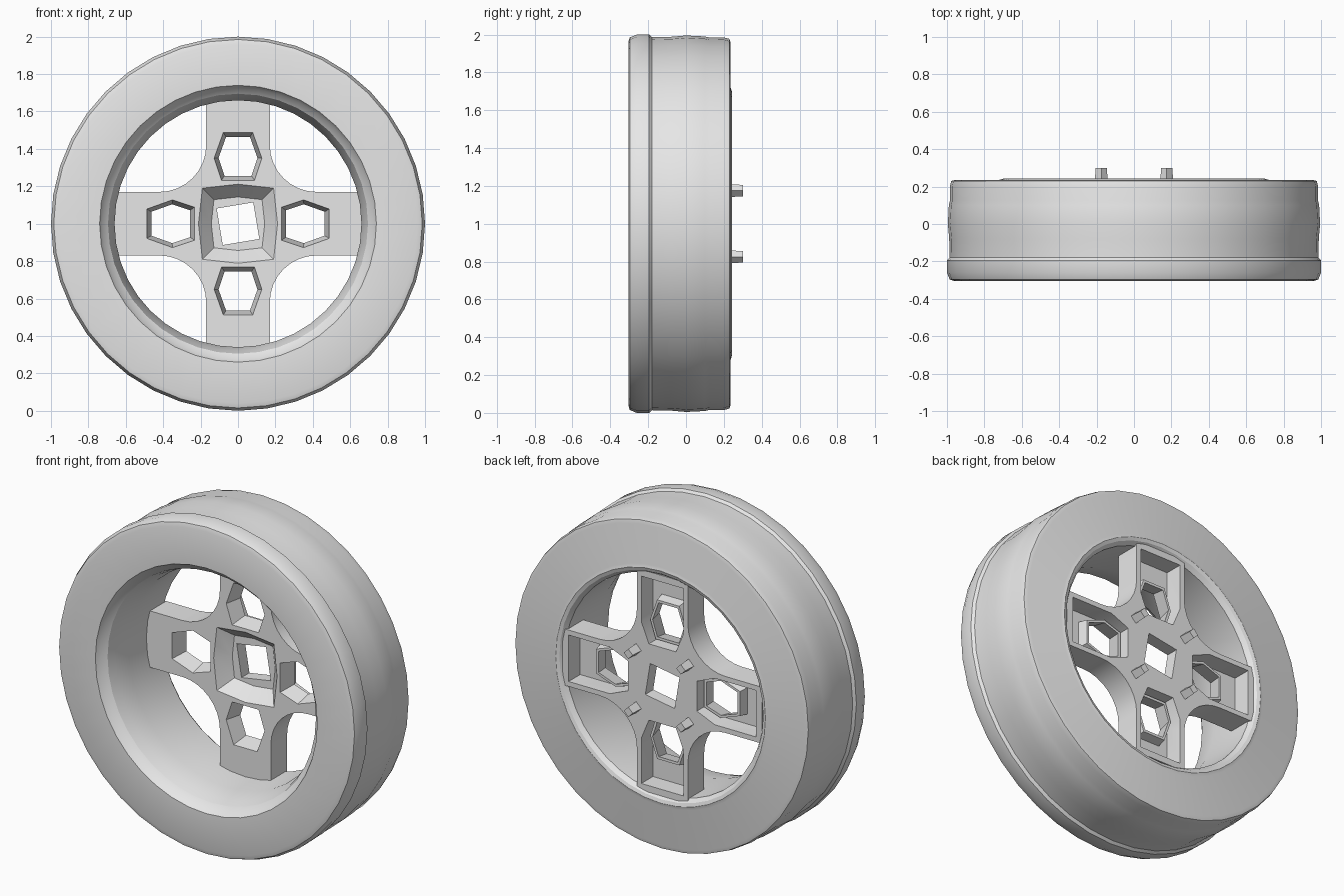
import bpy, bmesh, math
from mathutils import Matrix, Vector

old = bpy.data.objects.get("Cube")
if old:
    bpy.data.objects.remove(old, do_unlink=True)

grey = bpy.data.materials.new("plain_grey")
grey.use_nodes = True
grey.diffuse_color = (0.8, 0.8, 0.8, 1)
grey.node_tree.nodes["Principled BSDF"].inputs["Base Color"].default_value = (0.8, 0.8, 0.8, 1)

CENTRE = Vector((0, 0, 1))


def finish(name, bm):
    bmesh.ops.recalc_face_normals(bm, faces=bm.faces)
    mesh = bpy.data.meshes.new(name)
    bm.to_mesh(mesh)
    bm.free()
    mesh.materials.append(grey)
    obj = bpy.data.objects.new(name, mesh)
    bpy.context.collection.objects.link(obj)
    return obj


def activate(obj):
    bpy.ops.object.select_all(action="DESELECT")
    obj.select_set(True)
    bpy.context.view_layer.objects.active = obj


def smooth(obj):
    activate(obj)
    bpy.ops.object.shade_smooth_by_angle(angle=math.radians(30))


def loft(bm, front, back, y0, y1, turn=0.0):
    """Solid between two equal-length xz outlines, turned about the axle."""
    rot = Matrix.Rotation(turn, 3, "Y")
    a = [bm.verts.new(rot @ Vector((x, y0, z)) + CENTRE) for x, z in front]
    b = [bm.verts.new(rot @ Vector((x, y1, z)) + CENTRE) for x, z in back]
    bm.faces.new(a)
    bm.faces.new(b[::-1])
    for i in range(len(a)):
        j = (i + 1) % len(a)
        bm.faces.new((a[i], b[i], b[j], a[j]))


def four_lofts(front, back, y0, y1):
    bm = bmesh.new()
    for k in range(4):
        loft(bm, front, back, y0, y1, k * math.pi / 2)
    return bm


def one_loft(front, back, y0, y1):
    bm = bmesh.new()
    loft(bm, front, back, y0, y1)
    return bm


def ngon(n, r, cx=0.0, cz=0.0, start=0.0):
    return [(cx + r * math.cos(start + math.tau * i / n),
             cz + r * math.sin(start + math.tau * i / n)) for i in range(n)]


def scaled(points, f, cx=0.36):
    return [(cx + (x - cx) * f, z * f) for x, z in points]


def cut(target, bm):
    cutter = finish("cutter", bm)
    cutter.hide_render = True
    mod = target.modifiers.new("cut", "BOOLEAN")
    mod.operation = "DIFFERENCE"
    mod.solver = "EXACT"
    mod.object = cutter
    activate(target)
    bpy.ops.object.modifier_apply(modifier=mod.name)
    bpy.data.objects.remove(cutter, do_unlink=True)


# Tyre and barrel: one closed (radius, y) profile turned about the axle
profile = [(0.96, -0.305), (0.985, -0.297), (1.0, -0.26), (1.0, -0.195),
           (0.986, -0.18), (0.988, -0.08), (0.995, 0.0), (0.99, 0.1),
           (0.984, 0.125), (0.985, 0.2), (0.977, 0.23), (0.955, 0.236),
           (0.72, 0.236), (0.7, 0.242), (0.68, 0.235), (0.66, 0.21),
           (0.66, -0.1), (0.68, -0.2), (0.695, -0.25), (0.725, -0.275),
           (0.74, -0.302)]
SEG = 40
bm = bmesh.new()
rings = []
for k in range(SEG):
    a = math.tau * k / SEG
    rings.append([bm.verts.new((r * math.cos(a), y, 1 + r * math.sin(a))) for r, y in profile])
for k in range(SEG):
    p, q = rings[k], rings[(k + 1) % SEG]
    for i in range(len(profile)):
        j = (i + 1) % len(profile)
        bm.faces.new((p[i], p[j], q[j], q[i]))
smooth(finish("tyre_and_barrel", bm))

# Four-spoke centre: straight spoke ends joined by concave arcs
quarter = [(0.665, -0.17), (0.665, 0.17)]
for i in range(9):
    a = math.radians(270 - 90 * i / 8)
    quarter.append((0.42 + 0.25 * math.cos(a), 0.42 + 0.25 * math.sin(a)))
outline = []
for k in range(4):
    c, s = round(math.cos(k * math.pi / 2)), round(math.sin(k * math.pi / 2))
    outline += [(c * x - s * z, s * x + c * z) for x, z in quarter]
spokes = finish("spokes", one_loft(outline, outline, 0.07, 0.225))

# Open channels in the back of the spokes
channel = [(0.23, -0.09), (0.35, -0.14), (0.625, -0.14),
           (0.625, 0.14), (0.35, 0.14), (0.23, 0.09)]
cut(spokes, four_lofts(channel, channel, 0.115, 0.3))

# Funnel-shaped windows, with sleeves that reach back into the channels
window = [(0.23, -0.09), (0.35, -0.13), (0.49, -0.08),
          (0.49, 0.08), (0.35, 0.13), (0.23, 0.09)]
sleeves = finish("window_sleeves", four_lofts(scaled(window, 1.03), scaled(window, 0.92), 0.1, 0.17))
for part in (spokes, sleeves):
    cut(part, four_lofts(window, scaled(window, 0.78), 0.06, 0.18))

# Dished hub front, widest between the spokes, then the square axle hole
dish = [p for pair in zip(ngon(4, 0.22), ngon(4, 0.28, start=math.pi / 4)) for p in pair]
cut(spokes, one_loft(dish, scaled(dish, 0.65, 0.0), 0.06, 0.15))
hole = ngon(4, 0.14, start=0.95)
cut(spokes, one_loft(hole, hole, 0.05, 0.3))
smooth(spokes)

# Bolt ends standing out of the back
finish("bolt_ends", four_lofts(ngon(4, 0.036, 0.175, 0.175), ngon(4, 0.03, 0.175, 0.175), 0.2, 0.3))
